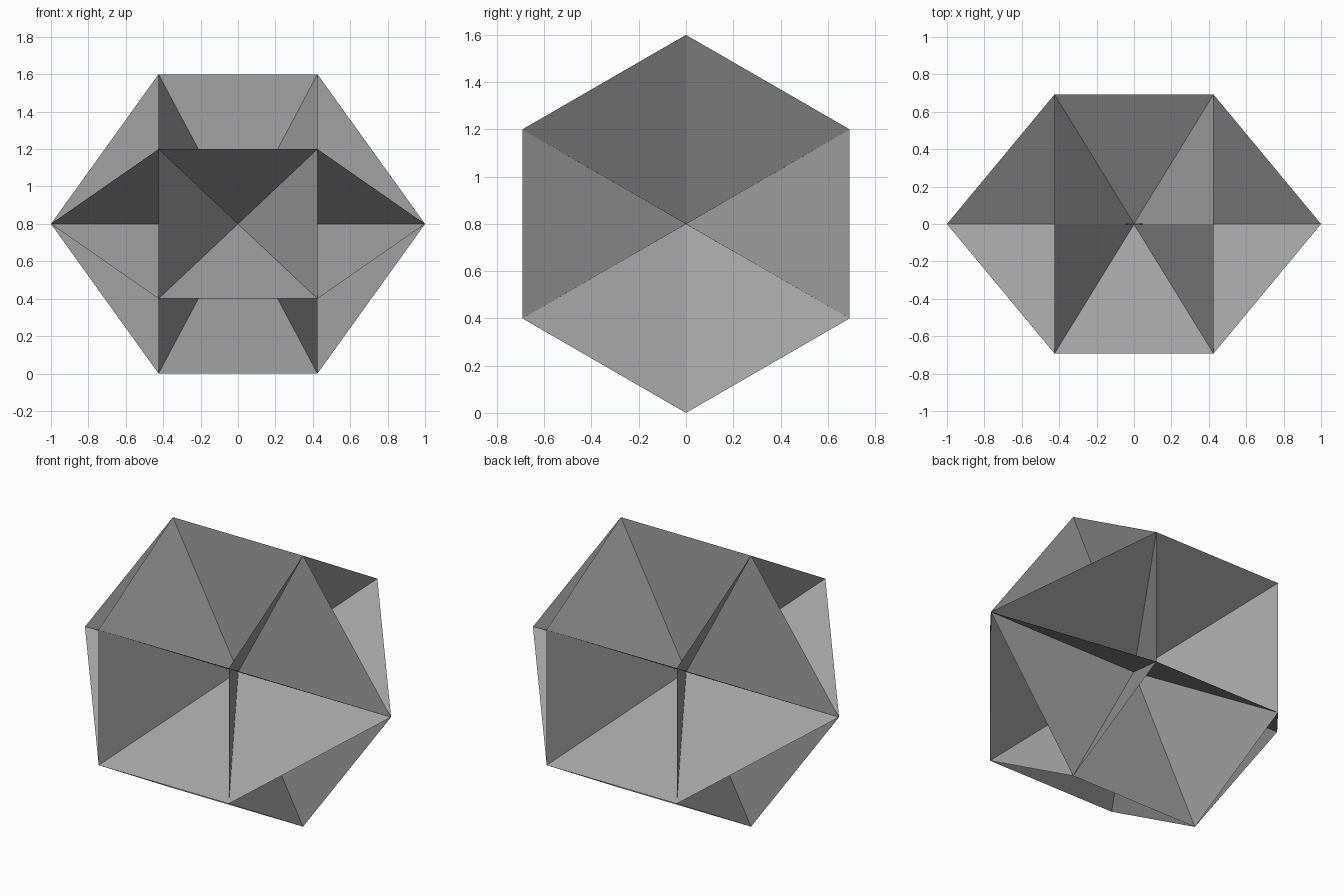
import bpy, bmesh, math
from mathutils import Vector

if "Cube" in bpy.data.objects:
    bpy.data.objects.remove(bpy.data.objects["Cube"])

CENTRE = Vector((0, 0, 0.8))
RING_X, RING_R = 0.425, 0.8
bm = bmesh.new()

# two matching hexagon rings and a tip at each end
rings = []
for sx in (-1, 1):
    rings.append([bm.verts.new((sx * RING_X,
                                RING_R * math.sin(math.tau * i / 6),
                                0.8 + RING_R * math.cos(math.tau * i / 6)))
                  for i in range(6)])
tips = [bm.verts.new((sx, 0, 0.8)) for sx in (-1, 1)]

# outer shell: six side panels and twelve end triangles
for i in range(6):
    j = (i + 1) % 6
    bm.faces.new((rings[0][i], rings[0][j], rings[1][j], rings[1][i]))
    for ring, tip in zip(rings, tips):
        bm.faces.new((ring[i], ring[j], tip))
bmesh.ops.recalc_face_normals(bm, faces=bm.faces)

# sink every panel into a hollow pyramid that reaches the centre,
# leaving hair-thin walls between neighbouring hollows
poked = bmesh.ops.poke(bm, faces=bm.faces[:])
for v in poked["verts"]:
    v.co = CENTRE + (v.co - CENTRE).normalized() * 0.003

mesh = bpy.data.meshes.new("hollow_faceted_solid")
bm.to_mesh(mesh)
bm.free()
obj = bpy.data.objects.new("hollow_faceted_solid", mesh)
bpy.context.collection.objects.link(obj)

# darker grey
grey = bpy.data.materials.new("dark_grey")
grey.diffuse_color = (0.36, 0.36, 0.36, 1)
grey.use_nodes = True
grey.node_tree.nodes["Principled BSDF"].inputs["Base Color"].default_value = grey.diffuse_color
mesh.materials.append(grey)
